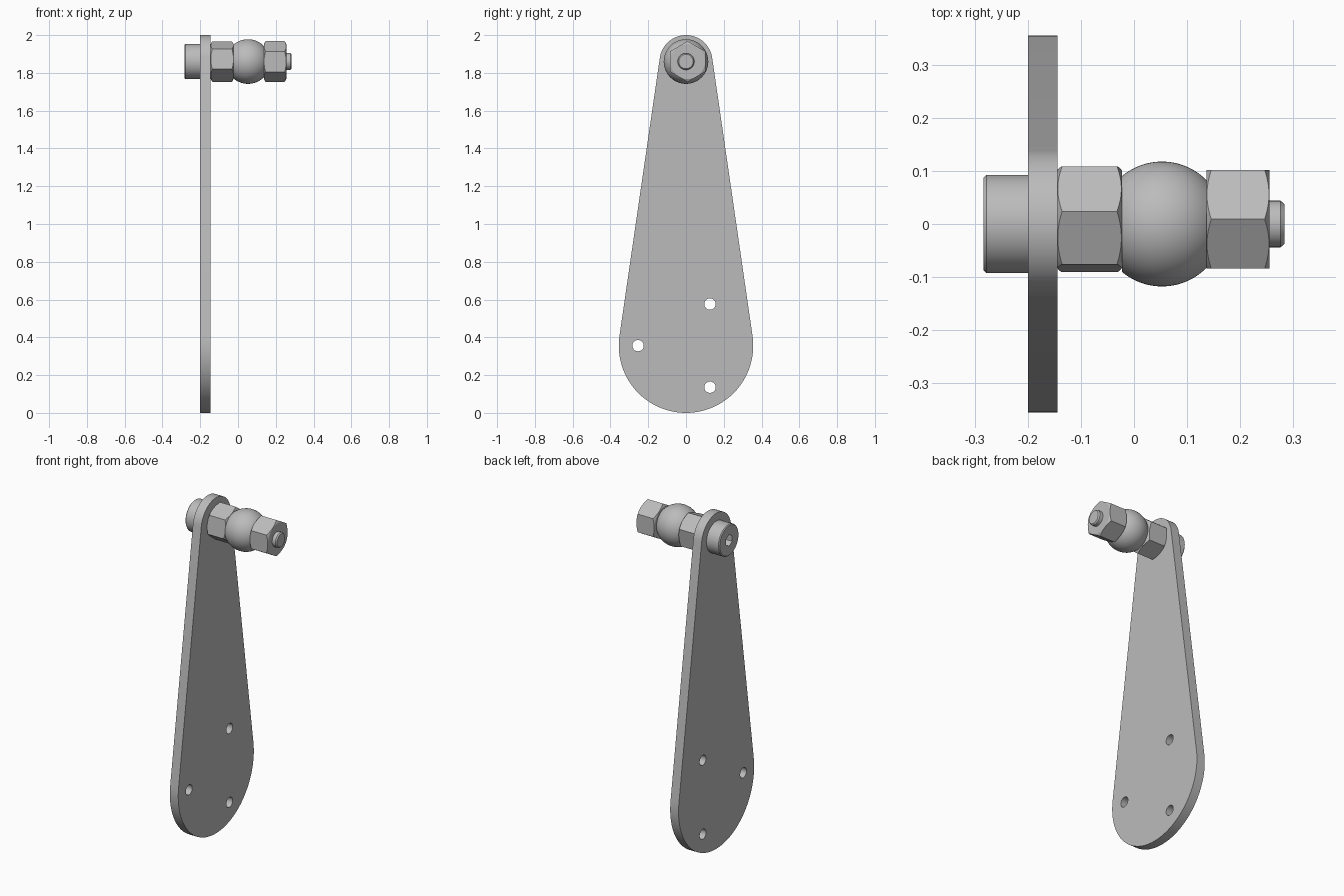
import bpy, bmesh
from math import cos, sin, pi, acos, sqrt, radians

cube = bpy.data.objects.get("Cube")
if cube:
    bpy.data.objects.remove(cube, do_unlink=True)

AXIS_Z = 1.86      # height of the bolt axis
LOW_R, TOP_R = 0.356, 0.14

steel = bpy.data.materials.new("plain_grey_steel")
steel.use_nodes = True
GREY = (0.5, 0.5, 0.5, 1)
steel.diffuse_color = GREY
steel.node_tree.nodes["Principled BSDF"].inputs["Base Color"].default_value = GREY


def finish(name, bm):
    bmesh.ops.recalc_face_normals(bm, faces=bm.faces)
    mesh = bpy.data.meshes.new(name)
    bm.to_mesh(mesh)
    bm.free()
    mesh.materials.append(steel)
    obj = bpy.data.objects.new(name, mesh)
    bpy.context.collection.objects.link(obj)
    return obj


def circle(y, z, r, n, start=0.0):
    return [(y + r * cos(start + 2 * pi * i / n), z + r * sin(start + 2 * pi * i / n))
            for i in range(n)]


def prism(name, outline, x0, x1):
    """Extrude a (y, z) outline along x."""
    bm = bmesh.new()
    face = bm.faces.new([bm.verts.new((x0, y, z)) for y, z in outline])
    ext = bmesh.ops.extrude_face_region(bm, geom=[face])["geom"]
    bmesh.ops.translate(bm, vec=(x1 - x0, 0, 0),
                        verts=[v for v in ext if isinstance(v, bmesh.types.BMVert)])
    return finish(name, bm)


def lathe(name, profile, y=0.0, n=64):
    """Revolve (x, radius) points about the bolt axis and cap both ends."""
    bm = bmesh.new()
    rings = [[bm.verts.new((x, a, b)) for a, b in circle(y, AXIS_Z, r, n)]
             for x, r in profile]
    for a, b in zip(rings, rings[1:]):
        for i in range(n):
            j = (i + 1) % n
            bm.faces.new((a[i], a[j], b[j], b[i]))
    bm.faces.new(rings[0])
    bm.faces.new(rings[-1])
    return finish(name, bm)


def combine(obj, tool, operation):
    mod = obj.modifiers.new(operation.lower(), 'BOOLEAN')
    mod.operation, mod.solver, mod.object = operation, 'EXACT', tool
    bpy.context.view_layer.objects.active = obj
    bpy.ops.object.modifier_apply(modifier=mod.name)
    bpy.data.objects.remove(tool, do_unlink=True)


def smooth(obj):
    bpy.ops.object.select_all(action='DESELECT')
    obj.select_set(True)
    bpy.context.view_layer.objects.active = obj
    bpy.ops.object.shade_smooth_by_angle(angle=radians(20))


# Teardrop plate: two arcs joined by their common tangents
tilt = pi / 2 - acos((LOW_R - TOP_R) / (AXIS_Z - LOW_R))
N = 48
outline = [(TOP_R * cos(a), AXIS_Z + TOP_R * sin(a))
           for a in (tilt + (pi - 2 * tilt) * i / N for i in range(N + 1))]
outline += [(LOW_R * cos(a), LOW_R + LOW_R * sin(a))
            for a in (pi - tilt + (pi + 2 * tilt) * i / N for i in range(N + 1))]
plate = prism("lever_plate", outline, -0.2, -0.145)

# Three mounting holes on a circle
for deg in (60, 180, 300):
    a = radians(deg)
    hole = circle(0.254 * cos(a), LOW_R + 0.254 * sin(a), 0.03, 32)
    combine(plate, prism("hole_cutter", hole, -0.3, 0), 'DIFFERENCE')
smooth(plate)

# Socket head with hexagonal recess
head = lathe("bolt_head", [(-0.284, 0.088), (-0.279, 0.093), (-0.2, 0.093)])
combine(head, prism("socket_cutter", circle(0, AXIS_Z, 0.034, 6, pi / 2), -0.3, -0.235),
        'DIFFERENCE')
smooth(head)

# Bolt shank with chamfered tip
smooth(lathe("bolt_shank", [(-0.21, 0.044), (0.277, 0.044), (0.284, 0.038)]))

# Spherical bearing ball, flattened where it meets the nuts
BALL_X, BALL_R = 0.053, 0.118
x0, x1, steps = -0.023, 0.137, 28
xs = [x0 + (x1 - x0) * i / steps for i in range(steps + 1)]
smooth(lathe("bearing_ball", [(x, sqrt(BALL_R ** 2 - (x - BALL_X) ** 2)) for x in xs]))


# Hexagonal nuts with turned corners
def nut(name, x0, x1, turn):
    y, r, flat = 0.009, 0.108, 0.092
    body = prism(name, circle(y, AXIS_Z, r, 6, radians(turn)), x0, x1)
    slope = 0.012
    turned = lathe("nut_turning", [(x0, flat), (x0 + slope, flat + 0.021),
                                   (x1 - slope, flat + 0.021), (x1, flat)], y, 96)
    combine(body, turned, 'INTERSECT')
    smooth(body)


nut("inner_nut", -0.145, -0.023, 22)
nut("outer_nut", 0.137, 0.256, 30)
